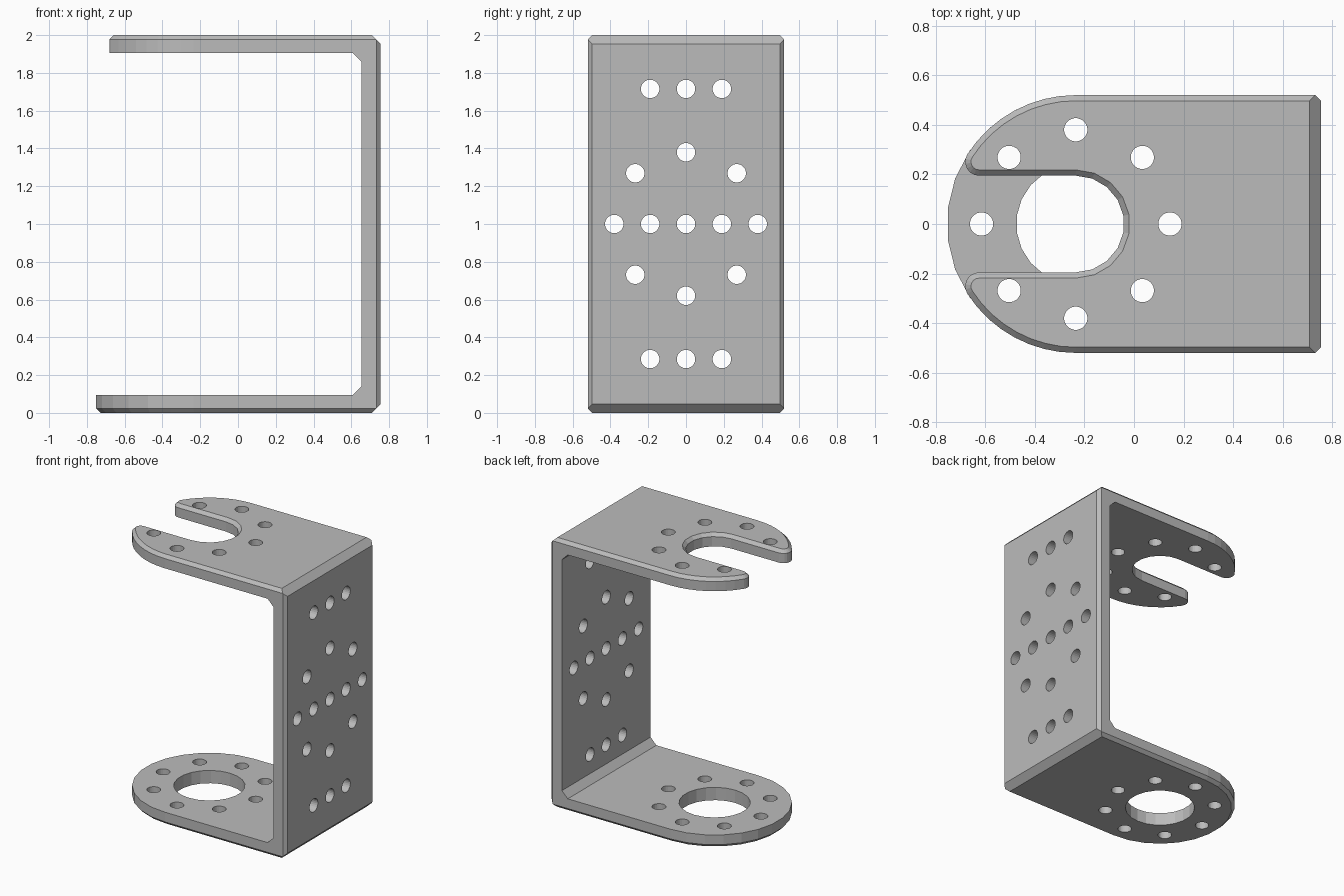
import bpy
import bmesh
from math import sin, cos, pi, radians, atan2
from mathutils import Vector, Matrix

cube = bpy.data.objects.get("Cube")
if cube:
    bpy.data.objects.remove(cube, do_unlink=True)

CX = -0.235          # centre of the round end
HALF = 0.52          # half width of the bracket
BACK = 0.755         # outer face of the wall
EDGE = 0.023         # small outer chamfer
SLOT = 0.195         # half width of the fork slot
FILLET = 0.056       # rounding of the fork tips

steel = bpy.data.materials.new("plain grey metal")
steel.use_nodes = True
grey = (0.5, 0.5, 0.5, 1)
steel.diffuse_color = grey
steel.node_tree.nodes["Principled BSDF"].inputs["Base Color"].default_value = grey


def arc(cx, cy, r, a0, a1, n):
    return [Vector((cx + r * cos(a0 + (a1 - a0) * i / n),
                    cy + r * sin(a0 + (a1 - a0) * i / n))) for i in range(n + 1)]


def inset(points, d):
    """Move a counter-clockwise outline inward with mitred corners."""
    result = []
    for i, p in enumerate(points):
        a = (p - points[i - 1]).normalized()
        b = (points[(i + 1) % len(points)] - p).normalized()
        na, nb = Vector((-a.y, a.x)), Vector((-b.y, b.x))
        result.append(p + (na + nb) * d / (1 + na.dot(nb)))
    return result


def loft(name, layers):
    """Solid through matching outlines stacked as (outline, z)."""
    bm = bmesh.new()
    rings = [[bm.verts.new((p.x, p.y, z)) for p in pts] for pts, z in layers]
    n = len(rings[0])
    for low, high in zip(rings, rings[1:]):
        for i in range(n):
            j = (i + 1) % n
            bm.faces.new((low[i], low[j], high[j], high[i]))
    bm.faces.new(rings[0][::-1])
    bm.faces.new(rings[-1])
    mesh = bpy.data.meshes.new(name)
    bm.to_mesh(mesh)
    bm.free()
    mesh.materials.append(steel)
    obj = bpy.data.objects.new(name, mesh)
    bpy.context.collection.objects.link(obj)
    return obj


def cut(obj, cutter):
    cutter.hide_render = True
    mod = obj.modifiers.new("cut", "BOOLEAN")
    mod.operation, mod.solver, mod.object = "DIFFERENCE", "EXACT", cutter
    bpy.context.view_layer.update()
    result = bpy.data.meshes.new_from_object(
        obj.evaluated_get(bpy.context.evaluated_depsgraph_get()))
    obj.modifiers.clear()
    obj.data = result


def side_prism(name, profile):
    """Prism of an x-z profile running across the full width."""
    obj = loft(name, [(profile, -1), (profile, 1)])
    obj.data.transform(Matrix.Rotation(pi / 2, 4, "X"))
    return obj


# Outlines of the round-ended plate and the forked plate
wall_end = [Vector(p) for p in ((BACK - EDGE, -HALF), (BACK, -HALF + EDGE),
                                (BACK, HALF - EDGE), (BACK - EDGE, HALF))]
round_plate = wall_end + arc(CX, 0, HALF, pi / 2, 3 * pi / 2, 13)

tip_y = SLOT + FILLET
tip_x = -((HALF - FILLET) ** 2 - tip_y ** 2) ** 0.5
tip_angle = atan2(tip_y, tip_x)
upper = arc(CX, 0, HALF, pi / 2, tip_angle, 8)
upper += arc(CX + tip_x, tip_y, FILLET, tip_angle, 3 * pi / 2, 6)[1:]
lower = [Vector((p.x, -p.y)) for p in reversed(upper)]
fork_plate = wall_end + upper + arc(CX, 0, SLOT, pi / 2, -pi / 2, 9) + lower

# Lower and upper halves, each chamfered on its outer rim
bracket = loft("bracket", [(inset(round_plate, EDGE), 0),
                           (round_plate, EDGE), (round_plate, 1)])
upper_half = loft("upper_half", [(fork_plate, 1), (fork_plate, 2 - EDGE),
                                 (inset(fork_plate, EDGE), 2)])

# Space between the plates, and the wide bends at the back corners
T, IN, C, B = 0.095, 0.655, 0.048, 0.047
void = side_prism("void_cutter", [Vector(p) for p in (
    (-2, T), (IN - C, T), (IN, T + C), (IN, 2 - T - C), (IN - C, 2 - T), (-2, 2 - T))])
low_bend = side_prism("low_bend_cutter", [Vector(p) for p in (
    (BACK - B - 0.2, -0.2), (BACK + 0.2, -0.2), (BACK + 0.2, B + 0.2))])
high_bend = side_prism("high_bend_cutter", [Vector(p) for p in (
    (BACK + 0.2, 2 - B - 0.2), (BACK + 0.2, 2.2), (BACK - B - 0.2, 2.2))])
cut(bracket, void)
cut(bracket, low_bend)
cut(upper_half, void)
cut(upper_half, high_bend)

# Weld the halves along the middle of the wall
bm = bmesh.new()
bm.from_mesh(bracket.data)
bm.from_mesh(upper_half.data)
seam = [f for f in bm.faces if all(abs(v.co.z - 1) < 1e-4 for v in f.verts)]
bmesh.ops.delete(bm, geom=seam, context="FACES_ONLY")
bmesh.ops.remove_doubles(bm, verts=bm.verts[:], dist=1e-4)
bmesh.ops.dissolve_limit(bm, angle_limit=radians(0.5), verts=bm.verts[:], edges=bm.edges[:])
bm.to_mesh(bracket.data)
bm.free()


def drill(x, y, r, z0, z1, sides=24):
    ring = arc(x, y, r, pi / sides, 2 * pi + pi / sides, sides)[:-1]
    return loft("drill_cutter", [(ring, z0), (ring, z1)])


# Bolt circle through both plates, and the large hole in the lower plate
drills = [drill(CX, 0, 0.24, -0.5, 0.5, 22)]
for k in range(8):
    a = k * pi / 4
    drills.append(drill(CX + 0.38 * cos(a), 0.38 * sin(a), 0.047, -0.5,
                        0.5 if k == 4 else 2.5))

# Wall holes: a ring, a middle row and a row near each end
spots = [(0.38 * cos(k * pi / 4), 1 + 0.38 * sin(k * pi / 4)) for k in range(8)]
spots += [(y, z) for z in (0.285, 1, 1.715) for y in (-0.19, 0, 0.19)]
for y, z in spots:
    d = drill(0, 0, 0.049, 0.4, 1)
    d.data.transform(Matrix.Translation((0, y, z)) @ Matrix.Rotation(pi / 2, 4, "Y"))
    drills.append(d)
for d in drills:
    cut(bracket, d)

bracket.data.materials.clear()
bracket.data.materials.append(steel)
for obj in drills + [void, low_bend, high_bend, upper_half]:
    bpy.data.objects.remove(obj, do_unlink=True)
